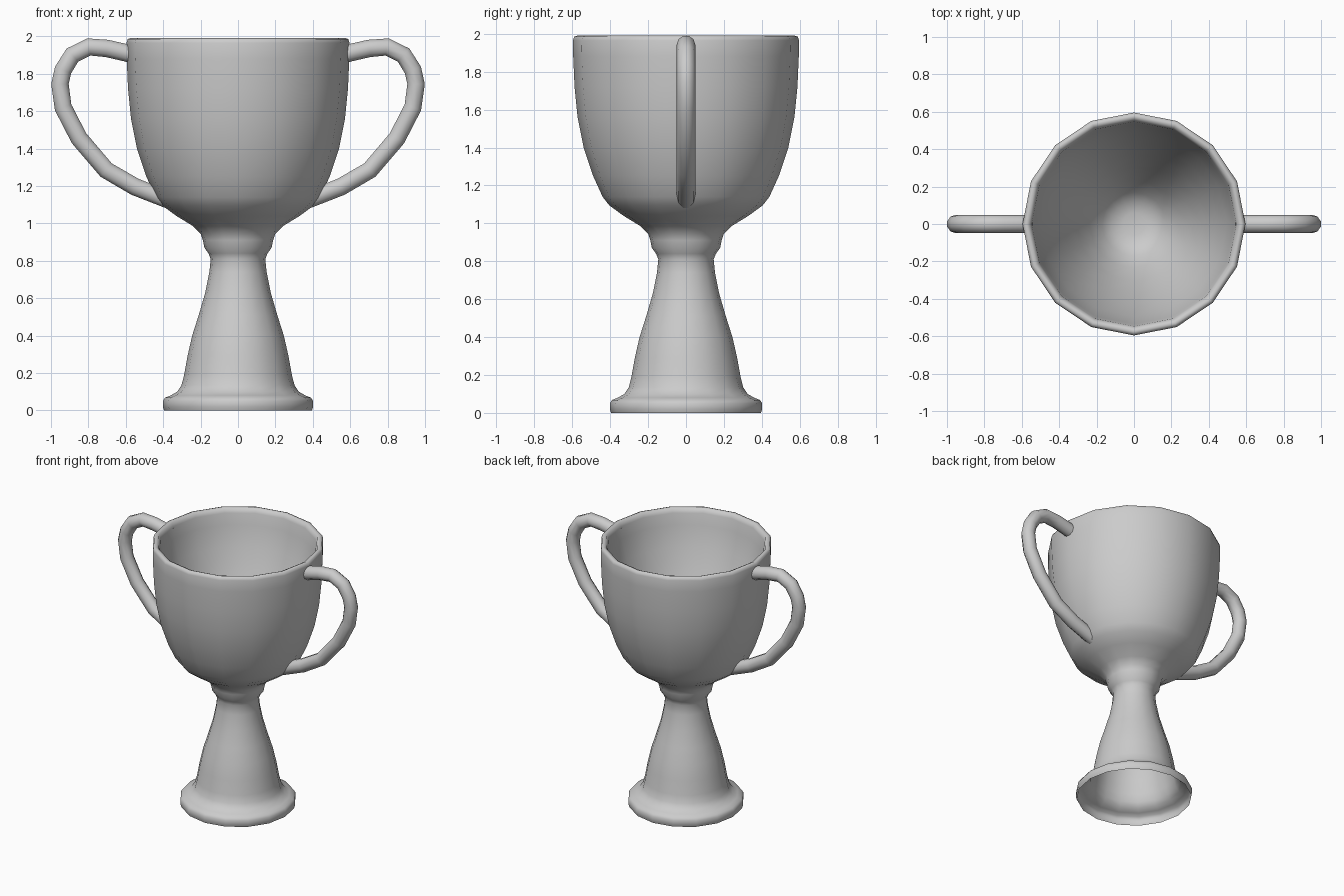
import bpy, bmesh, math
from mathutils import Vector

if "Cube" in bpy.data.objects:
    bpy.data.objects.remove(bpy.data.objects["Cube"])

SIDES = 16


def finish(name, bm, angle):
    bmesh.ops.recalc_face_normals(bm, faces=bm.faces)
    mesh = bpy.data.meshes.new(name)
    bm.to_mesh(mesh)
    bm.free()
    obj = bpy.data.objects.new(name, mesh)
    bpy.context.collection.objects.link(obj)
    bpy.ops.object.select_all(action='DESELECT')
    obj.select_set(True)
    bpy.context.view_layer.objects.active = obj
    bpy.ops.object.shade_smooth_by_angle(angle=math.radians(angle))
    return obj


def skin(bm, rings, cap_start=False, cap_end=False):
    loops = [[bm.verts.new(p) for p in ring] for ring in rings]
    n = len(loops[0])
    for a, b in zip(loops, loops[1:]):
        for i in range(n):
            j = (i + 1) % n
            bm.faces.new((a[i], a[j], b[j], b[i]))
    if cap_start:
        bm.faces.new(loops[0][::-1])
    if cap_end:
        bm.faces.new(loops[-1])


def lathe(name, profile, cap_end):
    rings = [[(r * math.cos(math.tau * i / SIDES), r * math.sin(math.tau * i / SIDES), z)
              for i in range(SIDES)] for r, z in profile]
    bm = bmesh.new()
    skin(bm, rings, cap_end=cap_end)
    return finish(name, bm, 80)


def tube(name, path, radius, side, n=10):
    pts = [Vector((side * x, 0, z)) for x, z in path]
    rings = []
    for k, p in enumerate(pts):
        t = (pts[min(k + 1, len(pts) - 1)] - pts[max(k - 1, 0)]).normalized()
        across = Vector((0, 1, 0))
        out = across.cross(t)
        rings.append([p + radius * (math.cos(math.tau * i / n) * across
                                    + math.sin(math.tau * i / n) * out) for i in range(n)])
    bm = bmesh.new()
    skin(bm, rings, True, True)
    return finish(name, bm, 60)


# Cup: hollow flared foot, stem, collar, bowl, rim, then the tapering interior
outer = [(0.395, 0.0), (0.402, 0.02), (0.402, 0.05), (0.39, 0.068), (0.36, 0.08),
         (0.325, 0.1), (0.302, 0.135), (0.288, 0.19), (0.27, 0.29), (0.245, 0.4),
         (0.21, 0.51), (0.175, 0.63), (0.153, 0.74), (0.146, 0.81), (0.158, 0.84),
         (0.18, 0.87), (0.188, 0.91), (0.2, 0.945), (0.24, 0.985), (0.33, 1.04),
         (0.405, 1.095), (0.44, 1.14), (0.49, 1.25), (0.54, 1.4), (0.572, 1.56),
         (0.588, 1.72), (0.595, 1.88), (0.596, 1.965), (0.59, 1.985), (0.575, 1.99)]
inner = [(0.558, 1.983), (0.547, 1.955), (0.535, 1.87), (0.495, 1.72), (0.44, 1.56),
         (0.375, 1.4), (0.305, 1.25), (0.235, 1.12), (0.17, 1.03), (0.12, 0.99),
         (0.06, 0.975)]
lathe("cup", outer + inner, True)

# Two mirrored handles
handle = [(0.555, 1.90), (0.6, 1.912), (0.7, 1.935), (0.797, 1.943), (0.885, 1.9),
          (0.935, 1.82), (0.952, 1.745), (0.935, 1.62), (0.85, 1.455), (0.705, 1.285),
          (0.55, 1.195), (0.37, 1.125)]
tube("handle_right", handle, 0.049, 1)
tube("handle_left", handle, 0.049, -1)
